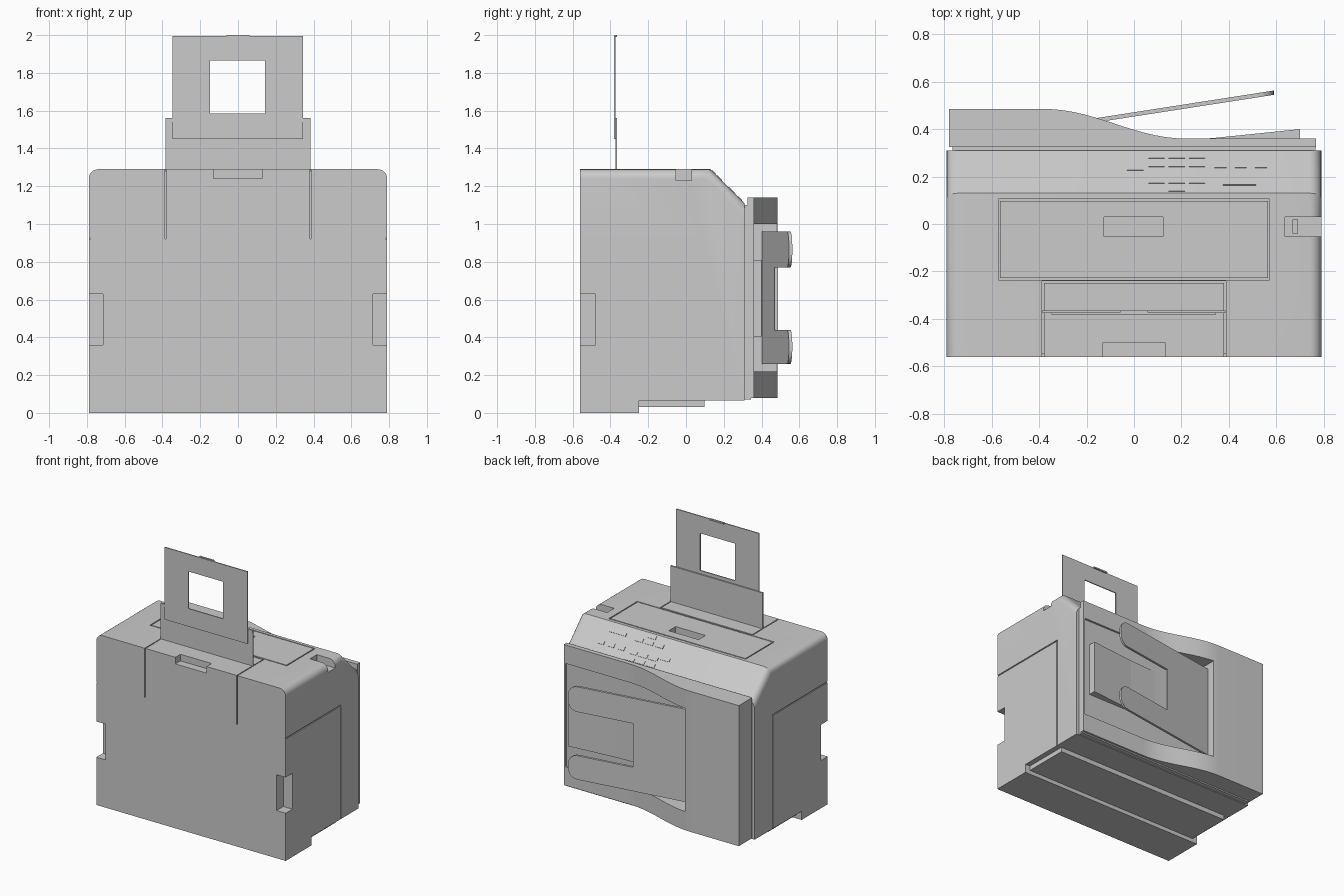
import bpy, bmesh, math

if "Cube" in bpy.data.objects:
    bpy.data.objects.remove(bpy.data.objects["Cube"])

def prism(name, pts, axis, a, b):
    """Extrude a 2D outline along an axis (outline uses the other two axes in order)."""
    bm = bmesh.new()
    def pos(p, d):
        c = list(p)
        c.insert(axis, d)
        return c
    lo = [bm.verts.new(pos(p, a)) for p in pts]
    hi = [bm.verts.new(pos(p, b)) for p in pts]
    bm.faces.new(lo)
    bm.faces.new(hi)
    n = len(pts)
    for i in range(n):
        j = (i + 1) % n
        bm.faces.new((lo[i], lo[j], hi[j], hi[i]))
    bmesh.ops.recalc_face_normals(bm, faces=bm.faces)
    me = bpy.data.meshes.new(name)
    bm.to_mesh(me)
    bm.free()
    ob = bpy.data.objects.new(name, me)
    bpy.context.collection.objects.link(ob)
    return ob

def box(name, x0, x1, y0, y1, z0, z1):
    return prism(name, [(x0, y0), (x1, y0), (x1, y1), (x0, y1)], 2, z0, z1)

def cut(target, *dims):
    """Subtract a box from the target and discard the cutter."""
    c = box("cutter", *dims)
    c.hide_render = True
    m = target.modifiers.new("cut", 'BOOLEAN')
    m.operation, m.solver, m.object = 'DIFFERENCE', 'EXACT', c
    bpy.context.view_layer.objects.active = target
    bpy.ops.object.modifier_apply(modifier=m.name)
    bpy.data.objects.remove(c)

def smooth(ob):
    bpy.ops.object.select_all(action='DESELECT')
    ob.select_set(True)
    bpy.context.view_layer.objects.active = ob
    bpy.ops.object.shade_smooth_by_angle(angle=math.radians(30))

# Main housing: side profile with sloped control face, rounded upper side edges
W = 0.79
body = prism("housing", [(-0.56, 0), (-0.25, 0), (-0.25, 0.065), (0.31, 0.065),
                         (0.31, 1.11), (0.13, 1.29), (-0.56, 1.29)], 0, -W, W)
bm = bmesh.new()
bm.from_mesh(body.data)
edges = [e for e in bm.edges
         if all(v.co.z > 1.1 and abs(v.co.x) > 0.78 for v in e.verts)
         and abs(e.verts[0].co.x - e.verts[1].co.x) < 0.01]
bmesh.ops.bevel(bm, geom=edges, offset=0.05, segments=6, profile=0.5, affect='EDGES')
bm.to_mesh(body.data)
bm.free()

# Side seams, hand holds and rear cover seams, both sides
for s in (-1, 1):
    def sx(a, b):
        return tuple(sorted((s * a, s * b)))
    cut(body, *sx(0.783, 0.85), -0.60, 0.10, 0.917, 0.926)
    cut(body, *sx(0.783, 0.85), 0.092, 0.10, 0.0, 0.92)
    cut(body, *sx(0.715, 0.85), -0.60, -0.48, 0.36, 0.63)
    cut(body, *sx(0.380, 0.387), -0.60, -0.545, 0.92, 1.35)
    cut(body, *sx(0.380, 0.387), -0.60, -0.245, 1.28, 1.35)
cut(body, -0.387, 0.387, -0.248, -0.24, 1.28, 1.35)
cut(body, -0.13, 0.13, -0.60, -0.50, 1.24, 1.35)

# Front door panel with finger recess
cut(body, -0.572, 0.572, -0.236, 0.106, 1.275, 1.35)
door = box("front_door", -0.564, 0.564, -0.228, 0.098, 1.27, 1.29)
for ob in (body, door):
    cut(ob, -0.127, 0.123, -0.052, 0.03, 1.24, 1.35)

# Side memory port
cut(body, 0.637, 0.85, -0.053, 0.03, 1.23, 1.35)
cut(body, 0.67, 0.69, -0.04, 0.02, 1.19, 1.35)

# Raised block under the base
box("base_block", -0.75, 0.75, -0.25, 0.097, 0.03, 0.07)

# Control buttons on the slope (x, y, width), as thin raised keys
keys = [(0.005, 0.235, 0.07), (0.18, 0.147, 0.07), (0.445, 0.173, 0.14)]
keys += [(x, y, 0.068) for x in (0.095, 0.18, 0.265) for y in (0.285, 0.25, 0.18)]
keys += [(x, 0.245, 0.05) for x in (0.365, 0.45, 0.535)]
for i, (x, y, w) in enumerate(keys):
    k = box("button_%d" % i, -w / 2, w / 2, -0.014, 0.014, -0.006, 0.004)
    k.location = (x, y, 1.42 - y)
    k.rotation_euler.x = -math.pi / 4

# Scanner plate and feeder lid with curved outline
box("scanner_plate", -0.765, 0.765, 0.305, 0.345, 0.07, 1.10)
curve = []
for i in range(15):
    t = i / 14
    curve.append((0.22 - 0.60 * t, 0.36 + 0.125 * (0.5 - 0.5 * math.cos(math.pi * t))))
lid = prism("feeder_lid", [(-0.78, 0.325), (0.768, 0.325), (0.768, 0.36)]
            + curve + [(-0.78, 0.485)], 2, 0.08, 1.14)
cut(lid, -0.33, 0.755, 0.345, 0.70, 0.22, 1.0)

# Document tray: forked slab with rounded tips, sheared to its slope
def tip(x, z0, z1, r):
    pts = [(x - r + r * math.sin(a), z0 + r - r * math.cos(a))
           for a in [i * math.pi / 12 for i in range(7)]]
    return pts + [(px, z0 + z1 - pz) for px, pz in reversed(pts)]
tray = prism("document_tray", [(-0.34, 0.26)] + tip(0.59, 0.26, 0.44, 0.07)
             + [(0.10, 0.44), (0.10, 0.77)] + tip(0.59, 0.77, 0.96, 0.07)
             + [(-0.34, 0.96)], 1, 0.0, 0.018)
for v in tray.data.vertices:
    v.co.y += 0.402 + (v.co.x + 0.33) * 0.155

# Document output ramp
prism("output_ramp", [(0.10, 0.34), (0.70, 0.34), (0.70, 0.40), (0.33, 0.362),
                      (0.10, 0.35)], 2, 0.405, 0.81)

# Upright paper support and its windowed extension
box("paper_support", -0.385, 0.385, -0.373, -0.364, 1.27, 1.54)
box("paper_support_rim", -0.385, 0.385, -0.376, -0.364, 1.54, 1.56)
ext = box("paper_extension", -0.347, 0.345, -0.382, -0.374, 1.45, 1.995)
cut(ext, -0.147, 0.143, -0.5, -0.3, 1.585, 1.865)
box("extension_tab", -0.06, 0.06, -0.378, -0.364, 1.99, 2.0)

for ob in (body, lid, tray):
    smooth(ob)
